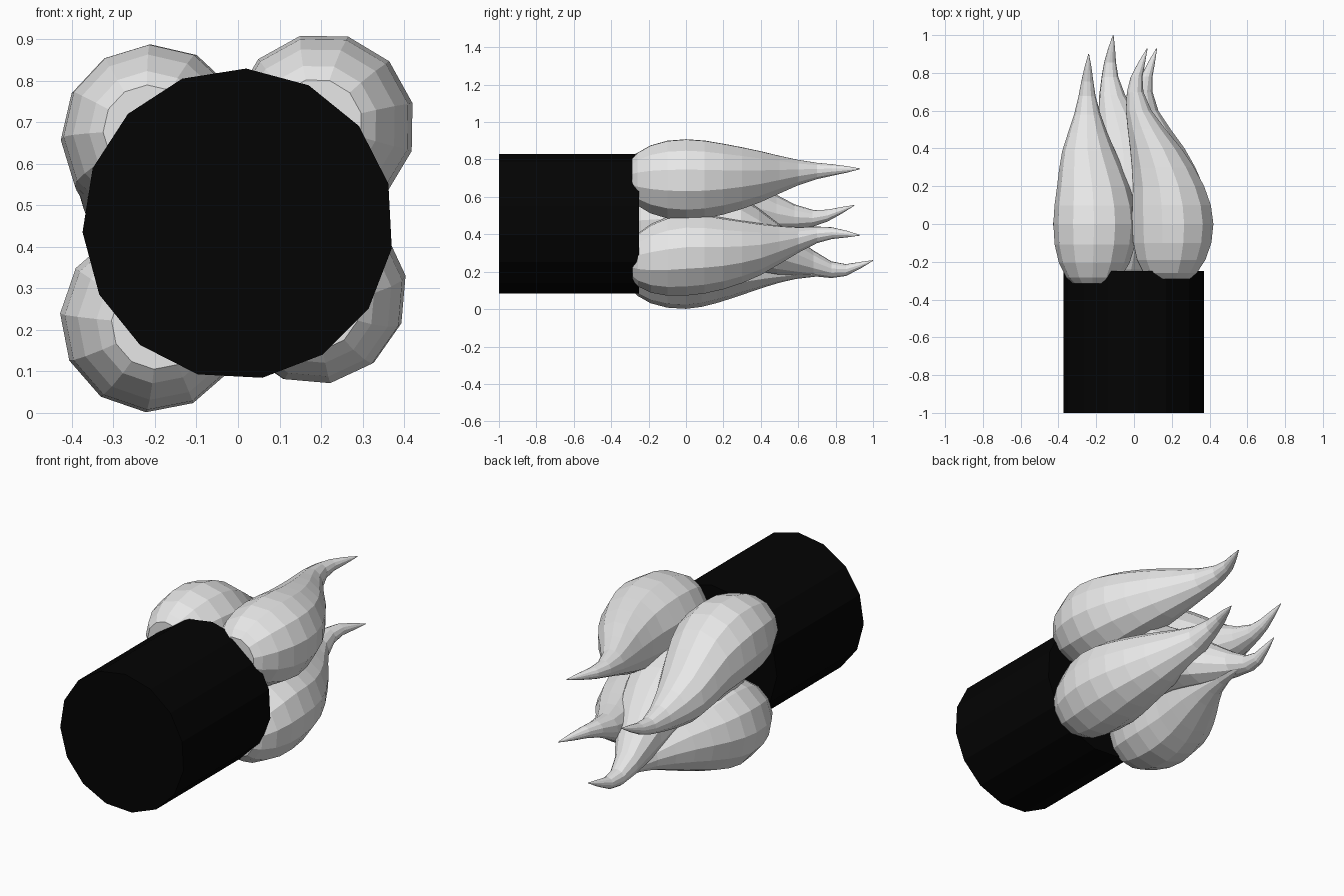
import bpy, bmesh, math
from mathutils import Vector

cube = bpy.data.objects.get("Cube")
if cube:
    bpy.data.objects.remove(cube, do_unlink=True)


def material(name, value):
    mat = bpy.data.materials.new(name)
    mat.use_nodes = True
    colour = (value, value, value, 1)
    mat.diffuse_color = colour
    mat.node_tree.nodes["Principled BSDF"].inputs["Base Color"].default_value = colour
    return mat


black = material("black", 0.001)
pale_grey = material("pale grey", 0.8)


def loft(name, rings, sides, phase, mat):
    """Skin round cross-sections (centre, radius) that face along y."""
    bm = bmesh.new()
    loops = []
    for centre, radius in rings:
        loop = []
        for i in range(sides):
            a = math.radians(phase) + math.tau * i / sides
            offset = Vector((math.cos(a), 0, math.sin(a))) * radius
            loop.append(bm.verts.new(centre + offset))
        loops.append(loop)
    for near, far in zip(loops, loops[1:]):
        for i in range(sides):
            j = (i + 1) % sides
            bm.faces.new((near[i], near[j], far[j], far[i]))
    bm.faces.new(loops[0])
    bm.faces.new(loops[-1])
    bmesh.ops.recalc_face_normals(bm, faces=bm.faces)
    mesh = bpy.data.meshes.new(name)
    bm.to_mesh(mesh)
    bm.free()
    mesh.materials.append(mat)
    obj = bpy.data.objects.new(name, mesh)
    bpy.context.collection.objects.link(obj)


# Handle: plain cylinder along y
loft("handle", [(Vector((0, y, 0.455)), 0.375) for y in (-1, -0.25)], 15, 15, black)

# Shared bulb outline: distance along y and radius
PROFILE = [(-0.29, 0.11), (-0.26, 0.145), (-0.19, 0.187), (-0.1, 0.214), (0, 0.223),
           (0.1, 0.215), (0.2, 0.195), (0.3, 0.17), (0.4, 0.14), (0.5, 0.104),
           (0.6, 0.07), (0.7, 0.045), (0.78, 0.032), (0.86, 0.018), (0.93, 0.002)]
# Distances along y at which each bulb's bend is given
KNOTS = [-0.29, 0, 0.2, 0.4, 0.6, 0.75, 0.93]


def bend(path, y):
    """Smooth curve through the path points (Hermite with chord slopes)."""
    last = len(KNOTS) - 1
    k = max(i for i in range(last) if KNOTS[i] <= y)

    def slope(i):
        a, b = max(i - 1, 0), min(i + 1, last)
        return (Vector(path[b]) - Vector(path[a])) / (KNOTS[b] - KNOTS[a])

    h = KNOTS[k + 1] - KNOTS[k]
    t = (y - KNOTS[k]) / h
    p, q = Vector(path[k]), Vector(path[k + 1])
    s = t * t * (3 - 2 * t)
    return (p.lerp(q, s) + slope(k) * h * t * (1 - t) ** 2
            - slope(k + 1) * h * t * t * (1 - t))


def bulb(name, path, tip, front, phase, shift=0):
    rings = []
    for y, radius in PROFILE:
        c = bend(path, y)
        scale = tip / KNOTS[-1] if y > 0 else front / KNOTS[0]
        rings.append((Vector((c.x, y * scale + shift, c.y)), radius))
    loft(name, rings, 12, phase, pale_grey)


# Four corner bulbs, each with its own bent tip (x, z along the length)
bulb("upper_left_bulb", [(0.19, 0.695), (0.204, 0.692), (0.182, 0.695), (0.115, 0.708),
                         (0.025, 0.73), (0.008, 0.742), (0.07, 0.75)], 0.93, -0.29, 14)
bulb("lower_left_bulb", [(0.185, 0.26), (0.184, 0.292), (0.176, 0.298), (0.13, 0.32),
                         (0.06, 0.37), (0.06, 0.405), (0.12, 0.395)], 0.93, -0.285, 10)
bulb("upper_right_bulb", [(-0.215, 0.68), (-0.204, 0.665), (-0.213, 0.622), (-0.24, 0.535),
                          (-0.247, 0.49), (-0.248, 0.492), (-0.24, 0.555)], 0.9, -0.315, 2)
bulb("lower_right_bulb", [(-0.195, 0.215), (-0.206, 0.224), (-0.195, 0.228), (-0.155, 0.228),
                          (-0.115, 0.212), (-0.105, 0.203), (-0.095, 0.19)], 0.78, -0.29, 26)

# Middle bulb, set further back between the others
bulb("middle_bulb", [(-0.07, 0.455), (-0.06, 0.45), (-0.025, 0.41), (-0.055, 0.325),
                     (-0.115, 0.245), (-0.128, 0.205), (-0.11, 0.26)], 0.9, -0.38, 8, 0.1)
